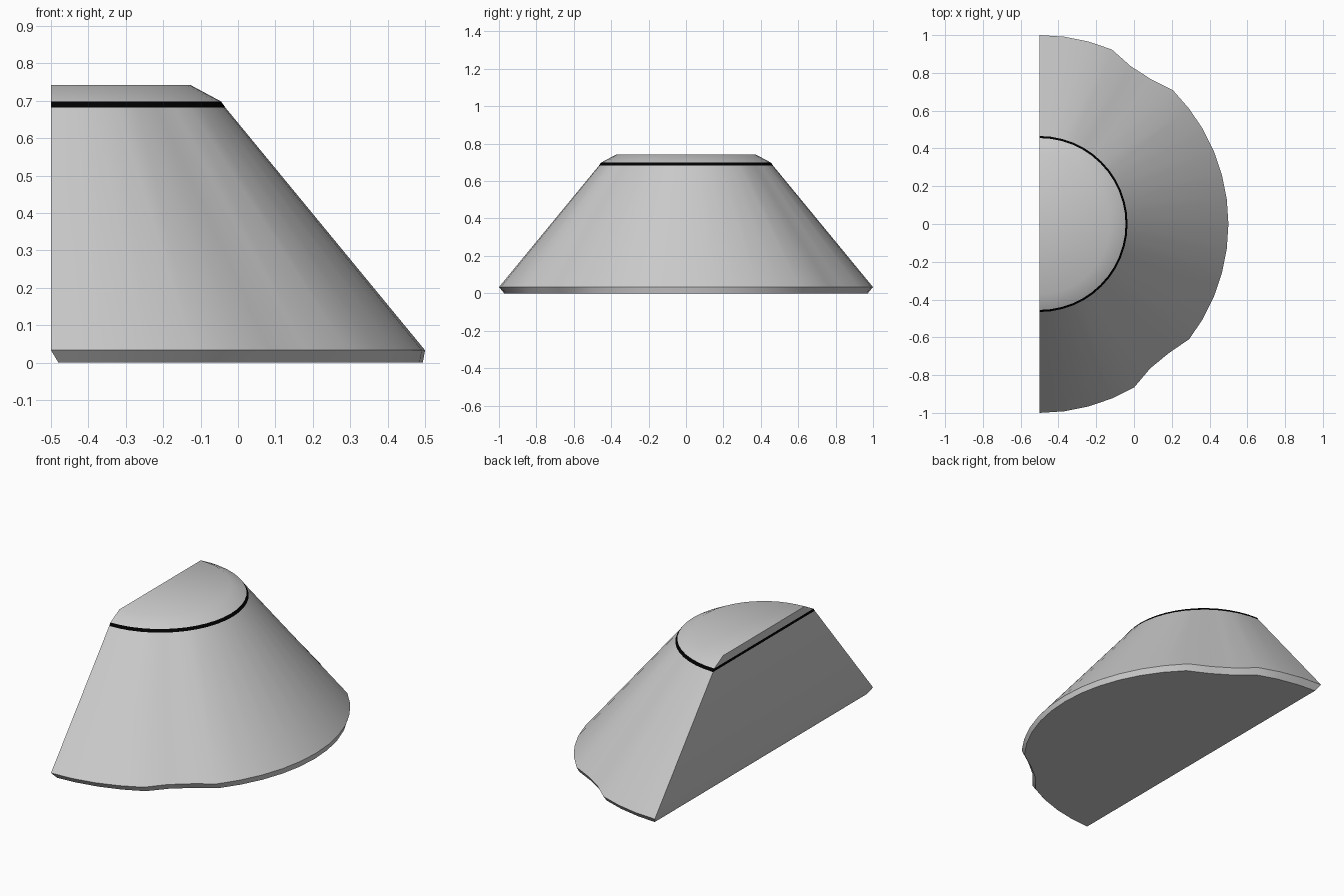
import bpy, bmesh, math

if "Cube" in bpy.data.objects:
    bpy.data.objects.remove(bpy.data.objects["Cube"])

STEPS = 24                    # half circle in 7.5 degree steps
AXIS_X = -0.5                 # flat back lies on the cone axis
DENTS = {-52.5: 0.963, -45.0: 0.967, 52.5: 0.967, 60.0: 0.965}


def half_ring(radius, z, dented=False, back=AXIS_X, side=None):
    """Half circle of points, optionally dented; side = radius along y."""
    pts = []
    for i in range(STEPS + 1):
        deg = -90 + i * 180 / STEPS
        a = math.radians(deg)
        k = DENTS.get(deg, 1.0) if dented else 1.0
        x = AXIS_X + radius * k * math.cos(a)
        y = (side or radius) * k * math.sin(a)
        pts.append((max(x, back), y, z))
    return pts


def loft(name, rings, bottom=False, top=False, color=None):
    """Skin closed half rings, with optional end caps."""
    bm = bmesh.new()
    loops = [[bm.verts.new(p) for p in ring] for ring in rings]
    n = STEPS + 1
    for low, high in zip(loops, loops[1:]):
        for i in range(n):
            j = (i + 1) % n
            bm.faces.new((low[i], low[j], high[j], high[i]))
    if bottom:
        bm.faces.new(loops[0][::-1])
    if top:
        bm.faces.new(loops[-1])
    mesh = bpy.data.meshes.new(name)
    bm.to_mesh(mesh)
    bm.free()
    ob = bpy.data.objects.new(name, mesh)
    bpy.context.collection.objects.link(ob)
    if color:
        mat = bpy.data.materials.new(name + "_color")
        mat.diffuse_color = color
        mat.use_nodes = True
        mat.node_tree.nodes["Principled BSDF"].inputs["Base Color"].default_value = mat.diffuse_color
        mesh.materials.append(mat)
    bpy.ops.object.select_all(action='DESELECT')
    ob.select_set(True)
    bpy.context.view_layer.objects.active = ob
    bpy.ops.object.shade_smooth_by_angle(angle=math.radians(35))
    return ob


# Sloping half-cone body with dented rim and chamfered base
loft("body", [
    half_ring(0.994, 0.0, True, back=-0.48, side=0.972),
    half_ring(1.0, 0.033, True),
    half_ring(0.466, 0.682),
], bottom=True)

# Thin black band below the cap
loft("band", [half_ring(0.466, 0.682), half_ring(0.455, 0.698)],
     color=(0.0, 0.0, 0.0, 1.0))

# Chamfered cap
loft("cap", [half_ring(0.455, 0.698), half_ring(0.373, 0.742)], top=True)
